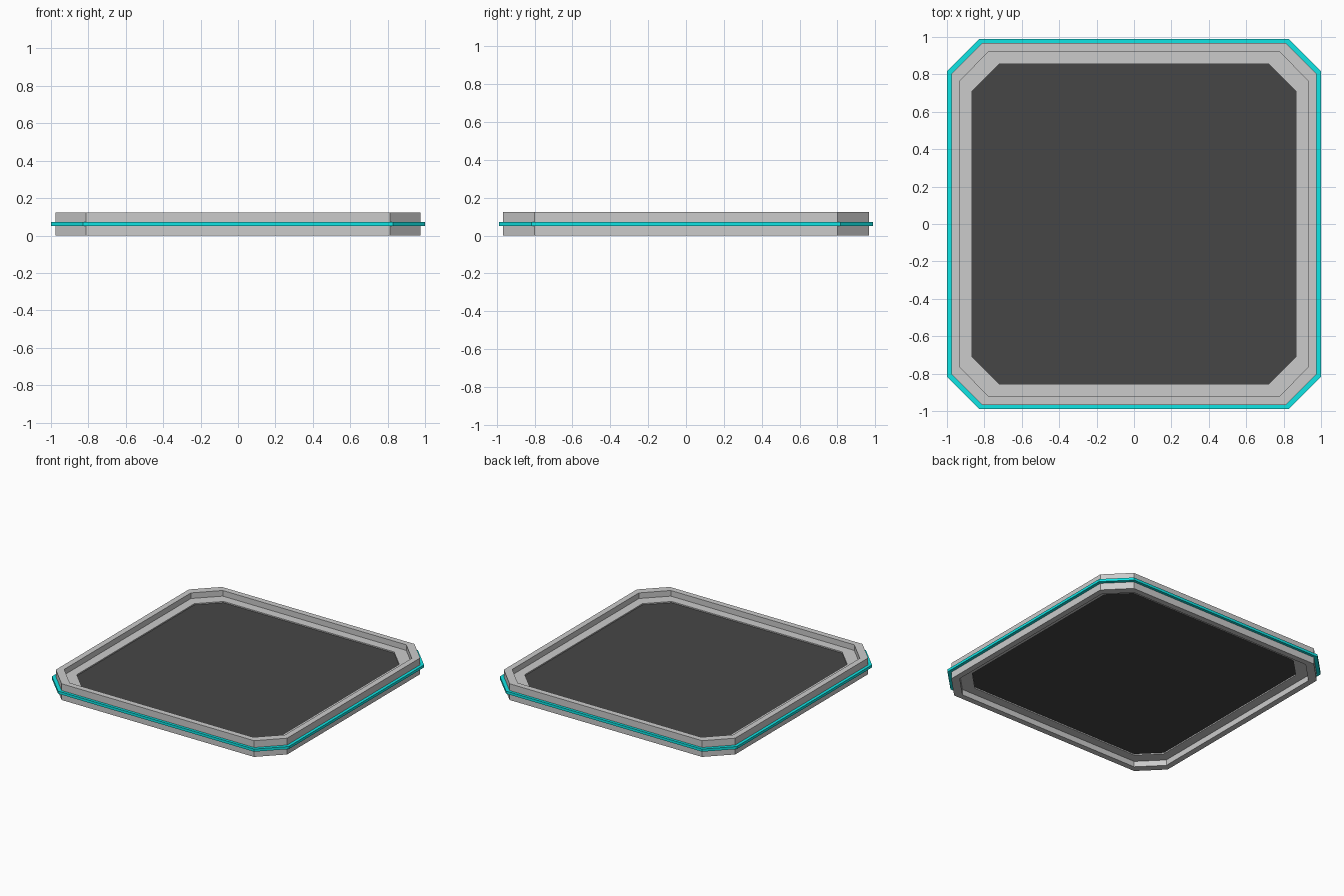
import bpy, bmesh

if "Cube" in bpy.data.objects:
    bpy.data.objects.remove(bpy.data.objects["Cube"])


def octagon(w, d, cx, cy):
    """Chamfered rectangle: half width w, half depth d, chamfers starting at cx / cy."""
    return [(w, -cy), (w, cy), (cx, d), (-cx, d), (-w, cy), (-w, -cy), (-cx, -d), (cx, -d)]


def make_object(name, bm, color=None):
    bmesh.ops.recalc_face_normals(bm, faces=bm.faces)
    mesh = bpy.data.meshes.new(name)
    bm.to_mesh(mesh)
    bm.free()
    obj = bpy.data.objects.new(name, mesh)
    bpy.context.collection.objects.link(obj)
    if color:
        mat = bpy.data.materials.new(name + "_colour")
        mat.diffuse_color = (*color, 1)
        mat.use_nodes = True
        mat.node_tree.nodes["Principled BSDF"].inputs["Base Color"].default_value = mat.diffuse_color
        mesh.materials.append(mat)
    return obj


def loft_ring(name, sections, color=None):
    """Skin a closed cross-section of (outline, z) loops into a ring."""
    bm = bmesh.new()
    loops = [[bm.verts.new((x, y, z)) for x, y in outline] for outline, z in sections]
    for a, b in zip(loops, loops[1:] + loops[:1]):
        for i in range(8):
            j = (i + 1) % 8
            bm.faces.new((a[i], a[j], b[j], b[i]))
    return make_object(name, bm, color)


HEIGHT = 0.124
MID = HEIGHT / 2
LEDGE = 0.019       # half thickness of the inner ledge
BAND = 0.010        # half thickness of the coloured band

band_edge = octagon(1.0, 0.988, 0.828, 0.816)
outer = octagon(0.977, 0.967, 0.813, 0.802)
rim = octagon(0.933, 0.923, 0.775, 0.764)
inner = octagon(0.865, 0.855, 0.72, 0.71)

# Frame with a stepped ledge around the opening
loft_ring("frame", [(outer, 0), (outer, HEIGHT), (rim, HEIGHT), (rim, MID + LEDGE),
                    (inner, MID + LEDGE), (inner, MID - LEDGE), (rim, MID - LEDGE), (rim, 0)])

# Coloured band around the outside
loft_ring("edge_band", [(band_edge, MID - BAND), (band_edge, MID + BAND),
                        (outer, MID + BAND), (outer, MID - BAND)], (0.005, 0.78, 0.78))

# Thin dark panel set into the opening
bm = bmesh.new()
base = bm.faces.new([bm.verts.new((x, y, MID - BAND)) for x, y in inner])
top = bmesh.ops.extrude_face_region(bm, geom=[base], use_keep_orig=True)["geom"]
bmesh.ops.translate(bm, vec=(0, 0, 2 * BAND),
                    verts=[v for v in top if isinstance(v, bmesh.types.BMVert)])
make_object("panel", bm, (0.061, 0.061, 0.061))
